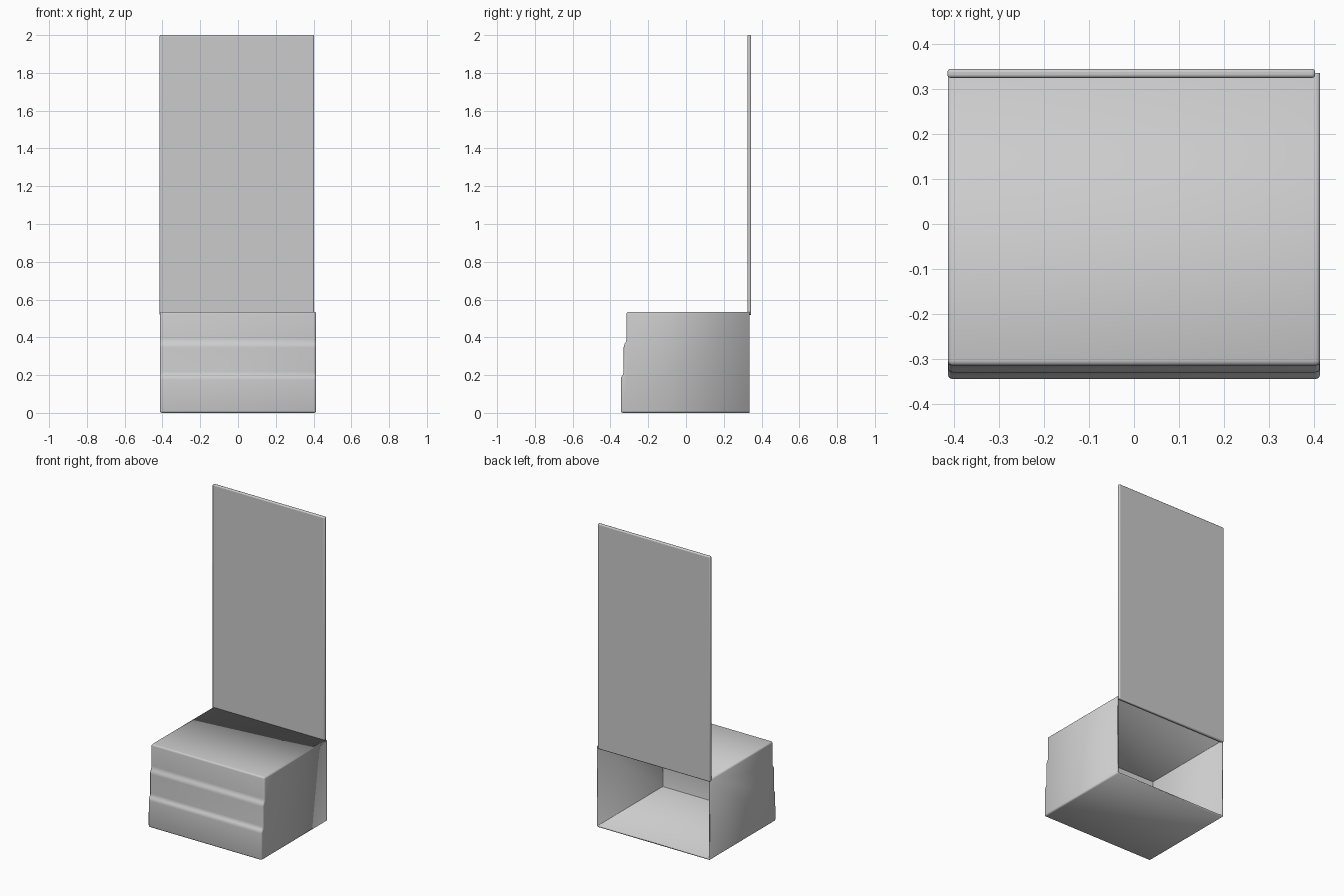
import bpy, bmesh
from mathutils import Vector

if "Cube" in bpy.data.objects:
    bpy.data.objects.remove(bpy.data.objects["Cube"])


def finish(name, bm):
    bmesh.ops.recalc_face_normals(bm, faces=bm.faces)
    mesh = bpy.data.meshes.new(name)
    bm.to_mesh(mesh)
    bm.free()
    obj = bpy.data.objects.new(name, mesh)
    bpy.context.collection.objects.link(obj)
    bpy.context.view_layer.objects.active = obj
    obj.select_set(True)
    bpy.ops.object.shade_smooth_by_angle()
    obj.select_set(False)
    return obj


def add_bevel(obj, width, segments):
    mod = obj.modifiers.new("rounded_edges", "BEVEL")
    mod.width, mod.segments = width, segments
    mod.limit_method, mod.angle_limit = "ANGLE", 0.6


# Hollow base: stepped side profile (y, z) swept across x, open at the back
profile = [(0.336, 0.006), (-0.345, 0.006), (-0.345, 0.187), (-0.330, 0.207),
           (-0.330, 0.357), (-0.315, 0.382), (-0.315, 0.535), (0.336, 0.535)]
profile = [(y, 0.0 if z == 0.006 else z) for y, z in profile]
bm = bmesh.new()
side = bm.faces.new([bm.verts.new((-0.414, y, z)) for y, z in profile])
swept = bmesh.ops.extrude_face_region(bm, geom=[side], use_keep_orig=True)
bmesh.ops.translate(bm, vec=Vector((0.828, 0, 0)),
                    verts=[g for g in swept["geom"] if isinstance(g, bmesh.types.BMVert)])
bmesh.ops.recalc_face_normals(bm, faces=bm.faces)
back = [f for f in bm.faces if all(v.co.y > 0.3 for v in f.verts)]
bmesh.ops.delete(bm, geom=back, context="FACES_ONLY")
# Round the outer corners and step edges before giving the wall thickness
bmesh.ops.bevel(bm, geom=[e for e in bm.edges if not e.is_boundary], offset=0.011,
                offset_type="OFFSET", segments=3, profile=0.5, affect="EDGES",
                clamp_overlap=True)
base = finish("hollow_stepped_base", bm)
wall = base.modifiers.new("wall", "SOLIDIFY")
wall.thickness, wall.offset, wall.use_even_offset = 0.01, -1, True

# Tall thin back panel with rounded rim
bm = bmesh.new()
bmesh.ops.create_cube(bm, size=1)
bmesh.ops.scale(bm, vec=(0.818, 0.020, 1.483), verts=bm.verts)
bmesh.ops.translate(bm, vec=(-0.006, 0.335, 1.2585), verts=bm.verts)
panel = finish("back_panel", bm)
add_bevel(panel, 0.007, 3)
